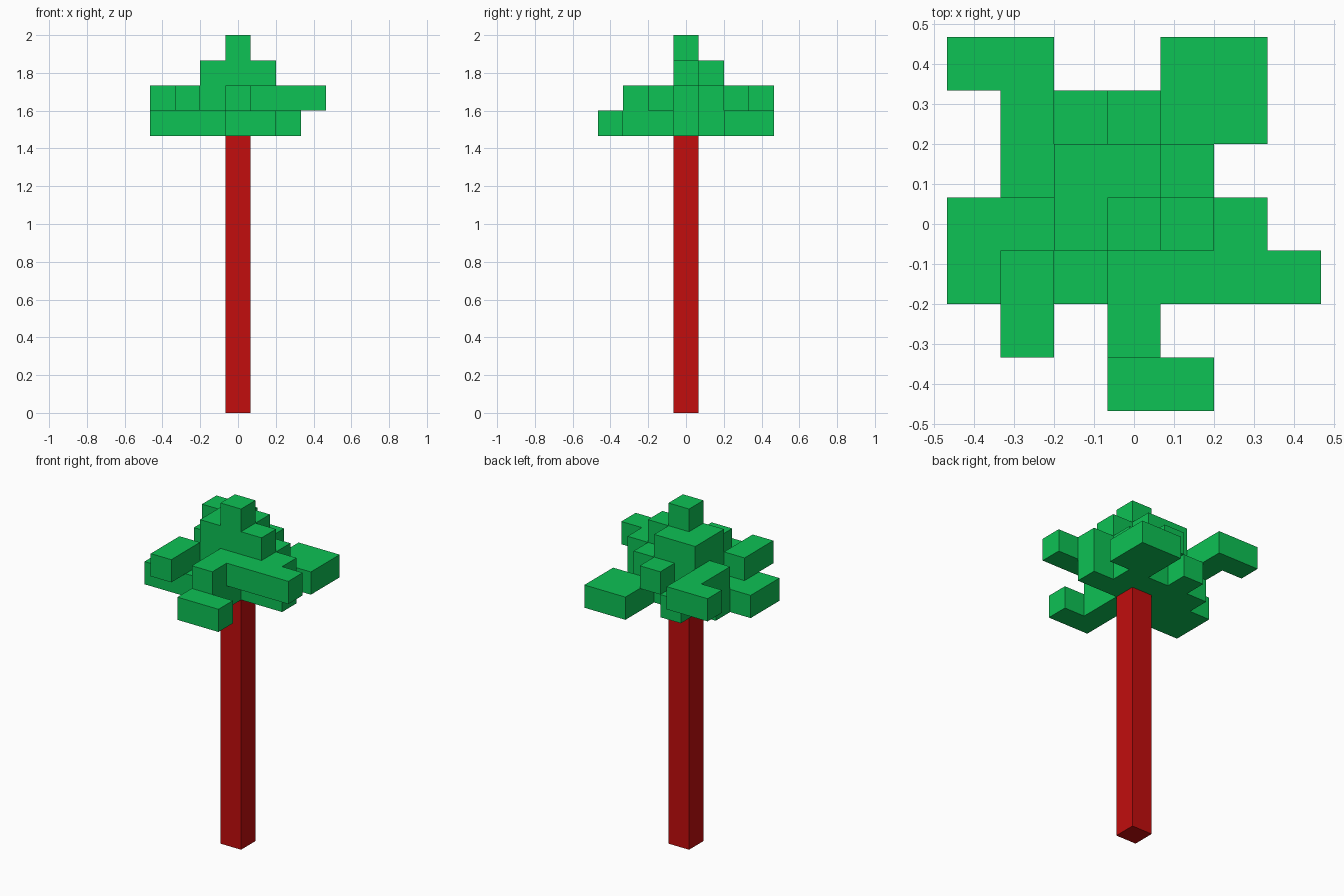
import bpy
import bmesh
from mathutils import Vector

cube = bpy.data.objects.get("Cube")
if cube:
    bpy.data.objects.remove(cube, do_unlink=True)

U = 2 / 15          # edge of one block
TRUNK_BLOCKS = 11   # trunk height in blocks


def make_material(name, color):
    mat = bpy.data.materials.new(name)
    mat.use_nodes = True
    mat.diffuse_color = color
    mat.node_tree.nodes["Principled BSDF"].inputs["Base Color"].default_value = color
    return mat


def make_object(name, bm, mat):
    mesh = bpy.data.meshes.new(name)
    bm.to_mesh(mesh)
    bm.free()
    mesh.materials.append(mat)
    obj = bpy.data.objects.new(name, mesh)
    bpy.context.collection.objects.link(obj)
    return obj


leaf_green = make_material("leaf green", (0.004, 0.539, 0.089, 1))
trunk_red = make_material("trunk red", (0.539, 0.004, 0.004, 1))

# Trunk: one tall square post
bm = bmesh.new()
bmesh.ops.create_cube(bm, size=1)
bmesh.ops.scale(bm, vec=(U, U, U * TRUNK_BLOCKS), verts=bm.verts)
bmesh.ops.translate(bm, vec=(0, 0, U * TRUNK_BLOCKS / 2), verts=bm.verts)
make_object("trunk", bm, trunk_red)

# Canopy plan, lowest layer first; rows run back to front, columns along +x
LAYERS = [
    ["....##.",
     "..#.##.",
     ".####..",
     "######.",
     "####...",
     "...#...",
     "...##.."],
    ["##.....",
     ".#.#...",
     ".####..",
     "..####.",
     ".#.####",
     ".#.#...",
     "......."],
    [".......",
     ".......",
     "..##...",
     "..###..",
     ".......",
     ".......",
     "......."],
    [".......",
     ".......",
     ".......",
     "...#...",
     ".......",
     ".......",
     "......."],
]
cells = {(col - 3, 3 - row, layer)
         for layer, rows in enumerate(LAYERS)
         for row, line in enumerate(rows)
         for col, mark in enumerate(line) if mark == "#"}

# Canopy skin: a square wherever a block meets open air
bm = bmesh.new()
for cell in sorted(cells):
    centre = Vector(cell) + Vector((0, 0, TRUNK_BLOCKS + 0.5))
    for axis in range(3):
        for sign in (-1, 1):
            normal = Vector((0, 0, 0))
            normal[axis] = sign
            if tuple(int(c + n) for c, n in zip(cell, normal)) in cells:
                continue
            side = Vector((0, 0, 0))
            side[(axis + 1) % 3] = 0.5
            up = normal.cross(side)
            middle = centre + normal * 0.5
            corners = (-side - up, side - up, side + up, up - side)
            bm.faces.new([bm.verts.new((middle + c) * U) for c in corners])
bmesh.ops.remove_doubles(bm, verts=bm.verts, dist=0.001)
# Merge flat neighbours into clean large faces
bmesh.ops.dissolve_limit(bm, angle_limit=0.01, verts=bm.verts, edges=bm.edges)
make_object("canopy", bm, leaf_green)
